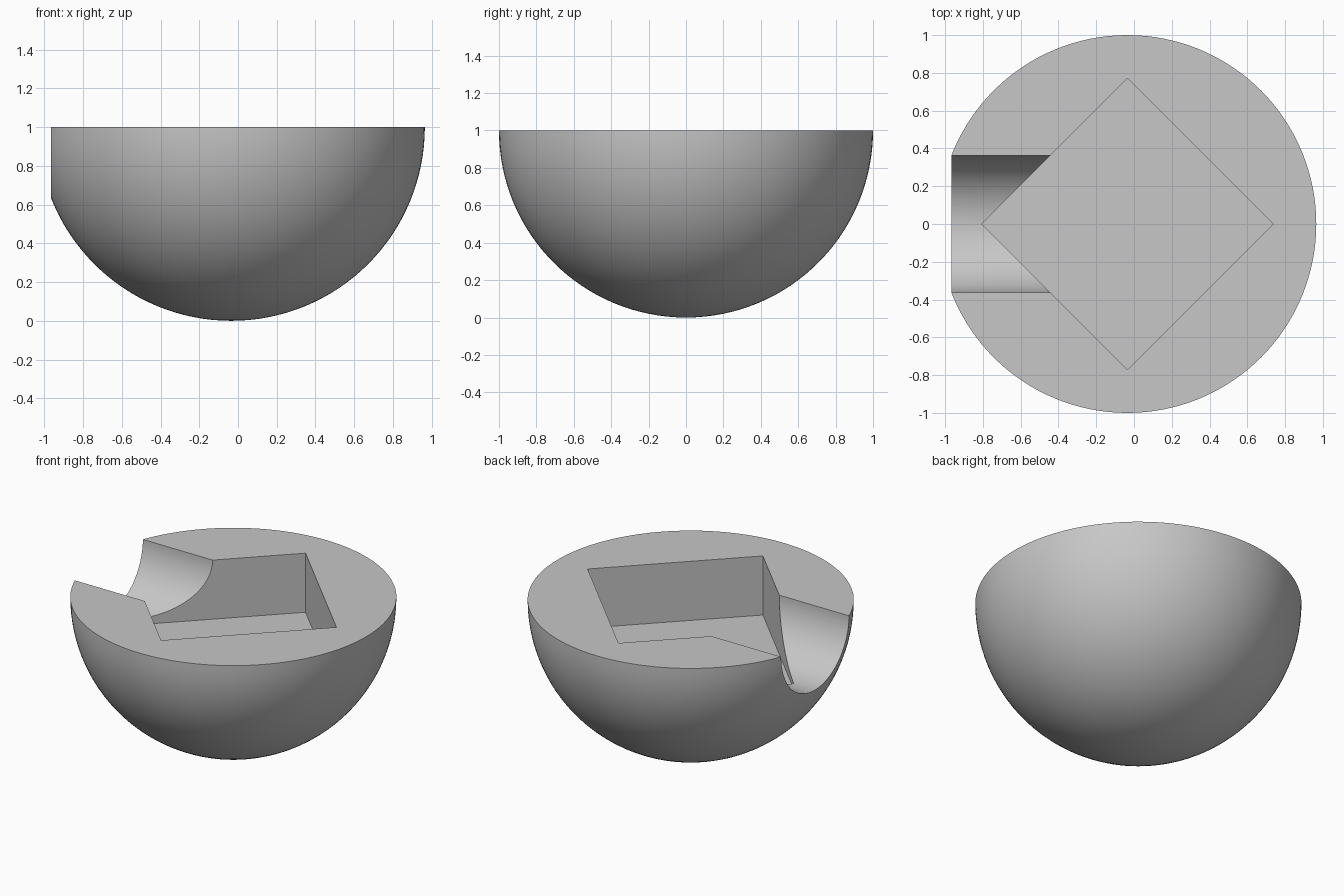
import bpy, bmesh
from math import radians, sqrt
from mathutils import Matrix

if "Cube" in bpy.data.objects:
    bpy.data.objects.remove(bpy.data.objects["Cube"])

CX = -0.035           # centre of the bowl
POCKET_HALF = 0.772   # half diagonal of the square pocket
POCKET_DEPTH = 0.4
CHANNEL_R = 0.363

grey = bpy.data.materials.new("plain grey")
grey.use_nodes = True
colour = (0.57, 0.57, 0.57, 1)
grey.diffuse_color = colour
grey.node_tree.nodes["Principled BSDF"].inputs["Base Color"].default_value = colour


def add_object(name, bm):
    bmesh.ops.recalc_face_normals(bm, faces=bm.faces[:])
    mesh = bpy.data.meshes.new(name)
    bm.to_mesh(mesh)
    bm.free()
    mesh.materials.append(grey)
    obj = bpy.data.objects.new(name, mesh)
    bpy.context.collection.objects.link(obj)
    return obj


# Solid half ball with a flat top
bm = bmesh.new()
bmesh.ops.create_uvsphere(bm, u_segments=128, v_segments=64, radius=1,
                          matrix=Matrix.Translation((CX, 0, 1)))
cut = bmesh.ops.bisect_plane(bm, geom=bm.verts[:] + bm.edges[:] + bm.faces[:],
                             plane_co=(0, 0, 1), plane_no=(0, 0, 1), clear_outer=True)
bmesh.ops.holes_fill(bm, edges=[e for e in bm.edges if e.is_boundary])
bowl = add_object("half_ball", bm)

# Square pocket, turned by 45 degrees
bm = bmesh.new()
side = POCKET_HALF * sqrt(2)
bmesh.ops.create_cube(bm, size=1, matrix=Matrix.Translation((CX, 0, 1))
                      @ Matrix.Rotation(radians(45), 4, "Z")
                      @ Matrix.Diagonal((side, side, 2 * POCKET_DEPTH, 1)))
pocket = add_object("pocket_cutter", bm)

# Round channel from the pocket out through the right side
bm = bmesh.new()
bmesh.ops.create_cone(bm, cap_ends=True, segments=96, radius1=CHANNEL_R,
                      radius2=CHANNEL_R, depth=1,
                      matrix=Matrix.Translation((CX - 0.7, 0, 1))
                      @ Matrix.Rotation(radians(90), 4, "Y"))
channel = add_object("channel_cutter", bm)

# Cut both shapes out of the half ball
bpy.ops.object.select_all(action="DESELECT")
bpy.context.view_layer.objects.active = bowl
bowl.select_set(True)
for cutter in (pocket, channel):
    mod = bowl.modifiers.new(cutter.name, "BOOLEAN")
    mod.operation = "DIFFERENCE"
    mod.solver = "EXACT"
    mod.object = cutter
    bpy.ops.object.modifier_apply(modifier=mod.name)
    bpy.data.objects.remove(cutter)

bpy.ops.object.shade_smooth_by_angle(angle=radians(30))
